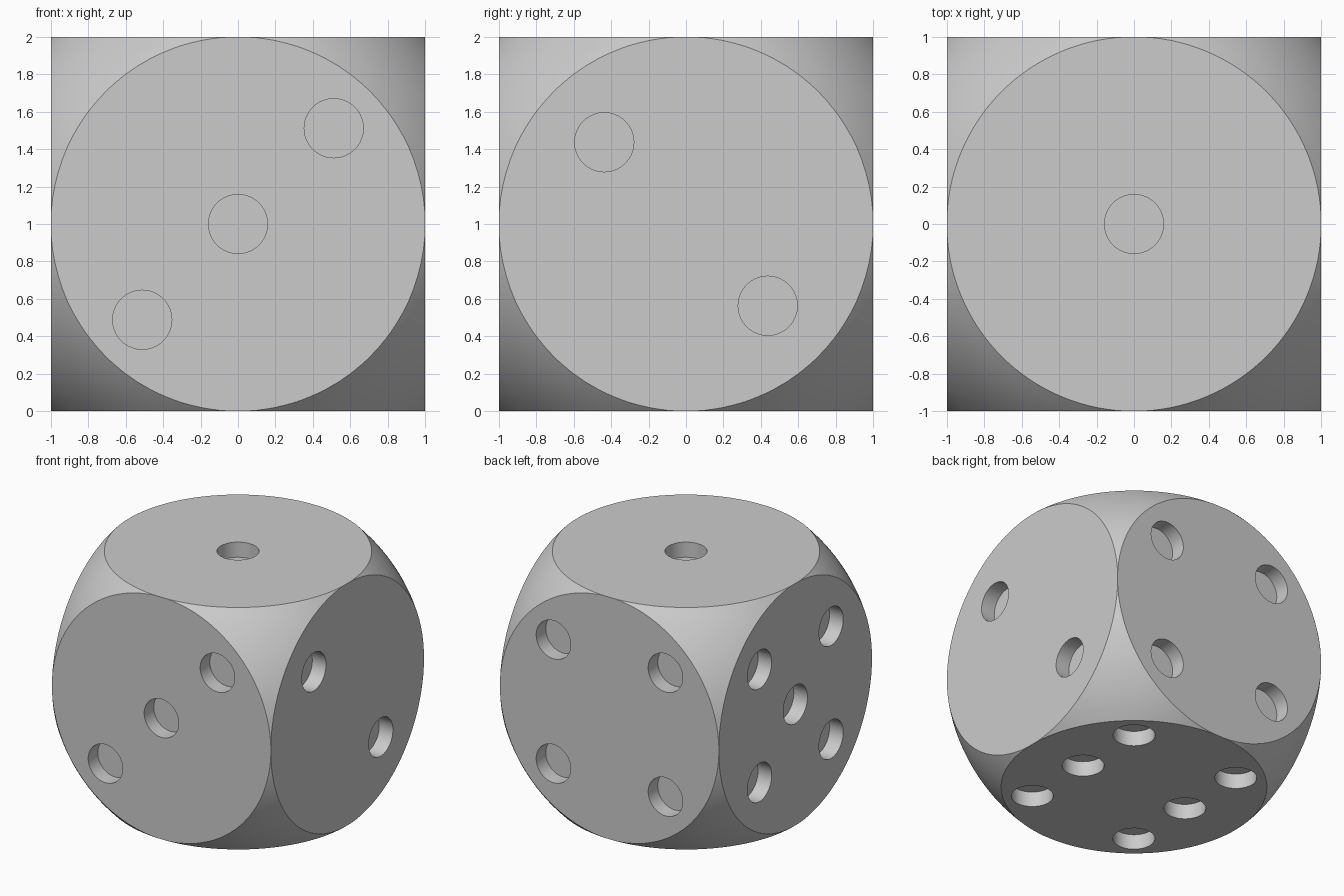
import bpy
import math
from mathutils import Vector

default = bpy.data.objects.get("Cube")
if default:
    bpy.data.objects.remove(default, do_unlink=True)

CENTRE = Vector((0, 0, 1))
PIP_RADIUS = 0.158
PIP_DEPTH = 0.125

grey = bpy.data.materials.new("light_grey")
grey.use_nodes = True
colour = (0.6, 0.6, 0.6, 1)
grey.diffuse_color = colour
grey.node_tree.nodes["Principled BSDF"].inputs["Base Color"].default_value = colour


def cut(body, tool, operation):
    """Apply a boolean to the body and discard the tool."""
    tool.hide_render = True
    mod = body.modifiers.new("cut", 'BOOLEAN')
    mod.operation = operation
    mod.solver = 'EXACT'
    mod.object = tool
    bpy.ops.object.select_all(action='DESELECT')
    body.select_set(True)
    bpy.context.view_layer.objects.active = body
    bpy.ops.object.modifier_apply(modifier=mod.name)
    bpy.data.objects.remove(tool, do_unlink=True)


# Body: a cube rounded off by a sphere that touches the middle of each edge
bpy.ops.mesh.primitive_cube_add(size=2, location=CENTRE)
die = bpy.context.object
die.name = "die_body"
bpy.ops.mesh.primitive_uv_sphere_add(
    segments=128, ring_count=64, radius=math.sqrt(2) + 0.0008, location=CENTRE)
cut(die, bpy.context.object, 'INTERSECT')


# Pip layouts in the plane of each face
def grid(a, b):
    return [(u, v) for u in a for v in b]


three = [(s * 0.512, s * 0.512) for s in (-1, 0, 1)]
two = [(-0.437, 0.437), (0.437, -0.437)]
four = grid((-0.512, 0.512), (-0.512, 0.512))
five = grid((-0.467, 0.467), (-0.467, 0.467)) + [(0, 0)]
six = grid((-0.5, 0.5), (-0.597, 0, 0.597))

X, Y, Z = Vector((1, 0, 0)), Vector((0, 1, 0)), Vector((0, 0, 1))
faces = [  # normal, u axis, v axis, pips
    (Z, X, Y, [(0, 0)]),
    (X, Y, Z, two),
    (-Y, X, Z, three),
    (Y, X, Z, four),
    (-X, Y, Z, five),
    (-Z, X, Y, six),
]

# Pips: flat-bottomed round holes
cutters = []
for normal, u_axis, v_axis, pips in faces:
    turn = normal.to_track_quat('Z', 'Y').to_euler()
    for u, v in pips:
        bpy.ops.mesh.primitive_cylinder_add(
            vertices=64, radius=PIP_RADIUS, depth=2 * PIP_DEPTH,
            location=CENTRE + normal + u_axis * u + v_axis * v, rotation=turn)
        cutters.append(bpy.context.object)
bpy.ops.object.select_all(action='DESELECT')
for c in cutters:
    c.select_set(True)
bpy.context.view_layer.objects.active = cutters[0]
bpy.ops.object.join()
cut(die, bpy.context.object, 'DIFFERENCE')

# Finish: one colour, rounded parts smooth, rims sharp
die.data.materials.clear()
die.data.materials.append(grey)
die.select_set(True)
bpy.context.view_layer.objects.active = die
bpy.ops.object.shade_smooth_by_angle(angle=math.radians(30))
